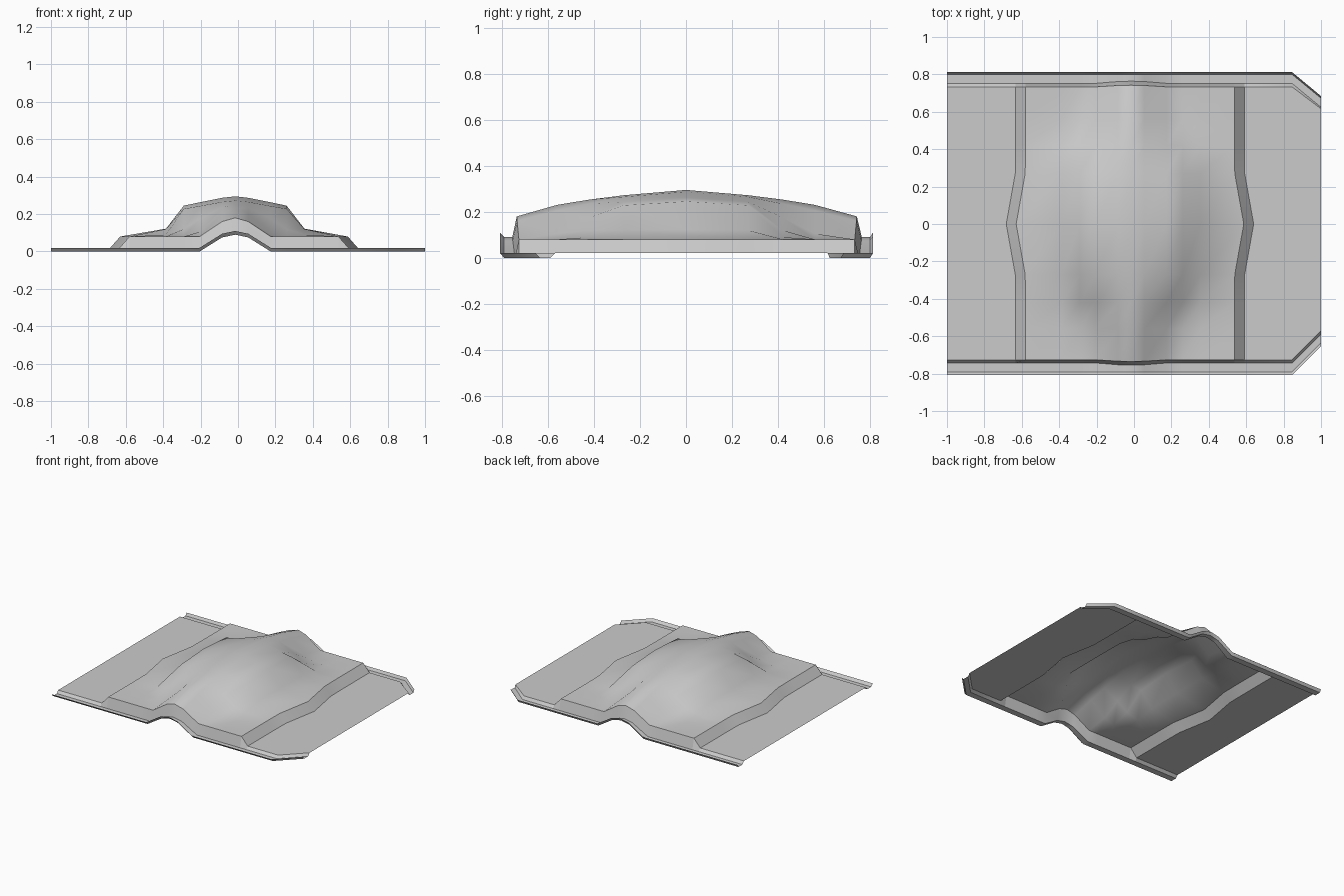
import bpy, bmesh, math

if "Cube" in bpy.data.objects:
    bpy.data.objects.remove(bpy.data.objects["Cube"])

CX = -0.015                       # tunnel centre line
# column name/position: flat floor, step, raised pan, dome, tunnel, and back out again
HALF = [0.37, 0.275, 0.19, 0.07]  # distances of dome columns from the centre
COLS = ([(-1, 'flat'), (-0.633, 'base'), (-0.58, 'top')]
        + [(CX - d, 'dome') for d in HALF] + [(CX, 'dome')]
        + [(CX + d, 'dome') for d in reversed(HALF)]
        + [(0.537, 'top'), (0.59, 'base'), (0.845, 'flat'), (1, 'corner')])

# dome heights at |x - CX| = .37, .275, .19, .07, 0 for each |y|
DOME = {
    0.73: (0.08, 0.08, 0.08, 0.16, 0.18),
    0.56: (0.08, 0.08, 0.105, 0.205, 0.23),
    0.42: (0.09, 0.12, 0.175, 0.235, 0.253),
    0.27: (0.12, 0.228, 0.243, 0.265, 0.272),
    0.0: (0.122, 0.245, 0.263, 0.287, 0.295),
}
BUMP = (0, 0, 0, 0.075, 0.09)     # tunnel bump carried through the end flanges
# end flange rows: (y front, y back, height)
FLANGE = [(-0.808, 0.812, 0.02), (-0.79, 0.80, 0.0), (-0.743, 0.752, 0.0)]
DIST = HALF + [0]


def dome_index(x):
    return min(range(5), key=lambda i: abs(DIST[i] - abs(x - CX)))


def floor_point(x, kind, y):
    a = abs(y)
    yy = y
    if a == 0.73:
        yy = -0.726 if y < 0 else 0.733
    if kind in ('base', 'top'):
        x += math.copysign(0.05 * max(0, 1 - a / 0.28), x)
    if kind == 'corner':
        yy *= 0.785 if y < 0 else 0.84
    if kind == 'dome':
        i = dome_index(x)
        z = DOME[a][i]
        if a == 0.73:
            yy += math.copysign(0.1 * BUMP[i], y)
    else:
        z = 0.08 if kind == 'top' else 0.02
    return x, yy, z


def flange_point(x, kind, y, z):
    if kind == 'dome':
        b = BUMP[dome_index(x)]
        z += b
        if abs(y) < 0.77:
            y += math.copysign(0.13 * b, y)
    if kind == 'corner':
        y += 0.155 if y < 0 else -0.128
    return x, y, z


# rows from front to back
ys = sorted(DOME, reverse=True)
ys = [-y for y in ys] + ys[-2::-1]
rows = [[flange_point(x, k, f, z) for x, k in COLS] for f, b, z in FLANGE]
rows += [[floor_point(x, k, y) for x, k in COLS] for y in ys]
rows += [[flange_point(x, k, b, z) for x, k in COLS] for f, b, z in reversed(FLANGE)]

# floor panel sheet
bm = bmesh.new()
grid = [[bm.verts.new(p) for p in row] for row in rows]
for r0, r1 in zip(grid, grid[1:]):
    for j in range(len(COLS) - 1):
        bm.faces.new((r0[j], r0[j + 1], r1[j + 1], r1[j]))
bm.normal_update()

# keep pressed steps and flange folds crisp, dome smooth
step_cols = {j for j, c in enumerate(COLS) if c[1] in ('base', 'top')}
n = len(grid)
fold_rows = {1, 2, 3, n - 4, n - 3, n - 2}
pos = {v: (i, j) for i, row in enumerate(grid) for j, v in enumerate(row)}
for f in bm.faces:
    f.smooth = True
for e in bm.edges:
    (i0, j0), (i1, j1) = pos[e.verts[0]], pos[e.verts[1]]
    if (i0 == i1 and i0 in fold_rows) or (j0 == j1 and j0 in step_cols):
        e.smooth = False

mesh = bpy.data.meshes.new("floor_panel")
bm.to_mesh(mesh)
bm.free()
panel = bpy.data.objects.new("floor_panel", mesh)
bpy.context.collection.objects.link(panel)
